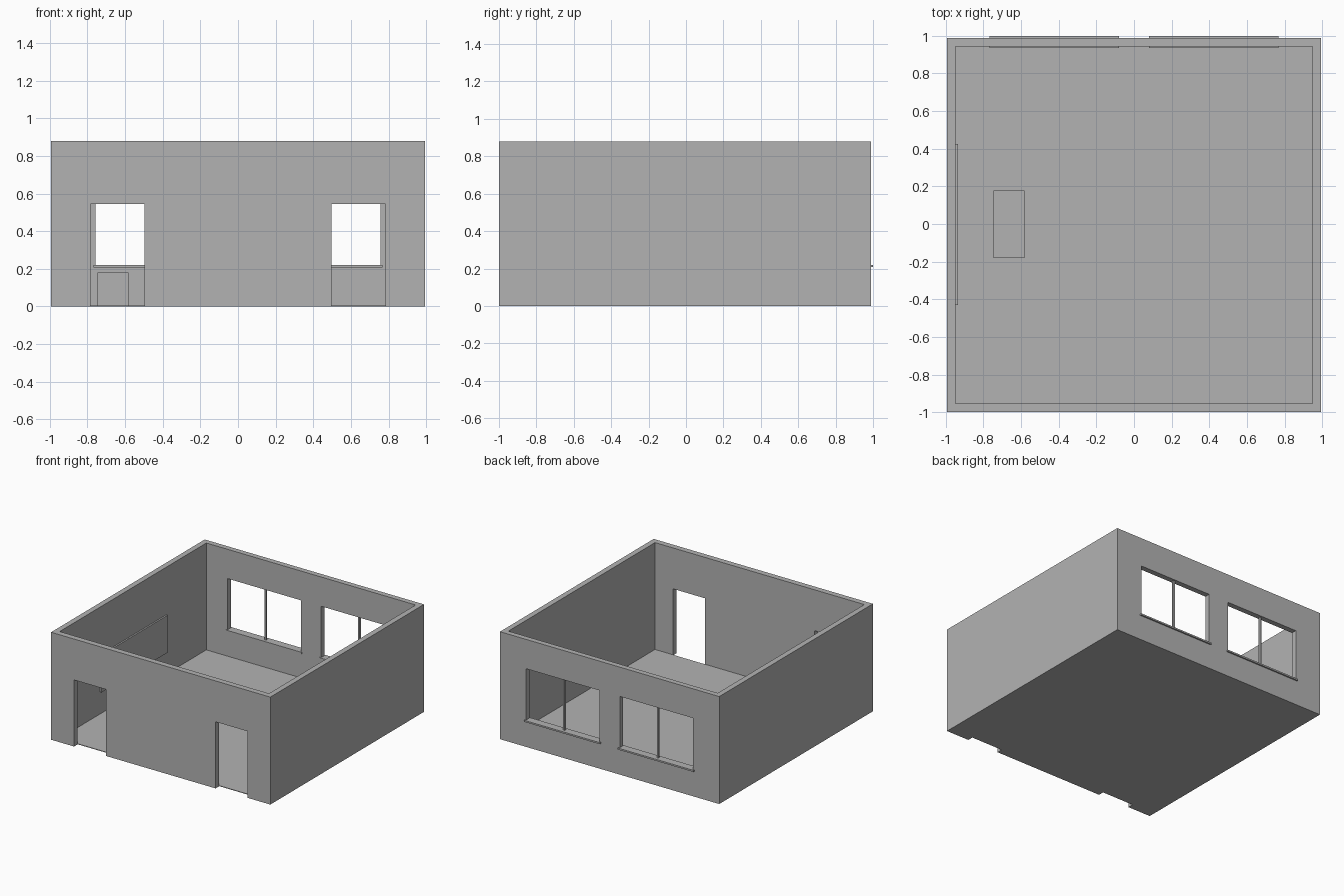
import bpy
import bmesh
from mathutils import Vector

if "Cube" in bpy.data.objects:
    bpy.data.objects.remove(bpy.data.objects["Cube"], do_unlink=True)

# Single plaster colour
GREY = (0.45, 0.45, 0.45, 1)
plaster = bpy.data.materials.new("plain grey")
plaster.use_nodes = True
plaster.diffuse_color = GREY
plaster.node_tree.nodes["Principled BSDF"].inputs["Base Color"].default_value = GREY


def box(name, x, y, z):
    """Box spanning the given (min, max) range on each axis."""
    bm = bmesh.new()
    bmesh.ops.create_cube(bm, size=1)
    for v in bm.verts:
        v.co = Vector([(a + b) / 2 + c * (b - a) for (a, b), c in zip((x, y, z), v.co)])
    mesh = bpy.data.meshes.new(name)
    bm.to_mesh(mesh)
    bm.free()
    mesh.materials.append(plaster)
    obj = bpy.data.objects.new(name, mesh)
    bpy.context.collection.objects.link(obj)
    return obj


def cut(target, x, y, z):
    """Cut a box-shaped opening out of the target."""
    cutter = box("opening_cutter", x, y, z)
    cutter.hide_render = True
    mod = target.modifiers.new("opening", 'BOOLEAN')
    mod.operation = 'DIFFERENCE'
    mod.solver = 'EXACT'
    mod.object = cutter
    bpy.context.view_layer.objects.active = target
    bpy.ops.object.modifier_apply(modifier=mod.name)
    bpy.data.objects.remove(cutter, do_unlink=True)


def span(side, near, far):
    """Range on the +x or -x side, in ascending order."""
    return tuple(sorted((side * near, side * far)))


HALF, INNER = 0.993, 0.948
FRONT, BACK = -1.0, 0.988
ROOM_Y = (-0.953, 0.944)
HEIGHT = 0.88
WIN_Z = (0.215, 0.64)

# Walls: hollow shell, open at the top
walls = box("walls", (-HALF, HALF), (FRONT, BACK), (0, HEIGHT))
cut(walls, (-INNER, INNER), ROOM_Y, (-0.1, HEIGHT + 0.1))

# Doorways in the front wall, windows in the back wall
for side, name in ((1, "left"), (-1, "right")):
    cut(walls, span(side, 0.497, 0.785), (FRONT - 0.1, FRONT + 0.1), (-0.1, 0.545))
    cut(walls, span(side, 0.092, 0.757), (BACK - 0.1, BACK + 0.1), WIN_Z)
    box(name + "_window_sill", span(side, 0.08, 0.768), (0.936, 1.0), (0.207, 0.22))
    box(name + "_window_mullion", span(side, 0.417, 0.432), (0.958, 0.973), WIN_Z)

# Floor slab, inside the walls only
box("floor", (-INNER, INNER), ROOM_Y, (0, 0.005))

# Wall panel and low table on the right side of the room
box("wall_panel", (-INNER, -0.935), (-0.43, 0.425), (0.185, 0.49))
box("low_table", (-0.747, -0.583), (-0.18, 0.178), (0.005, 0.18))
